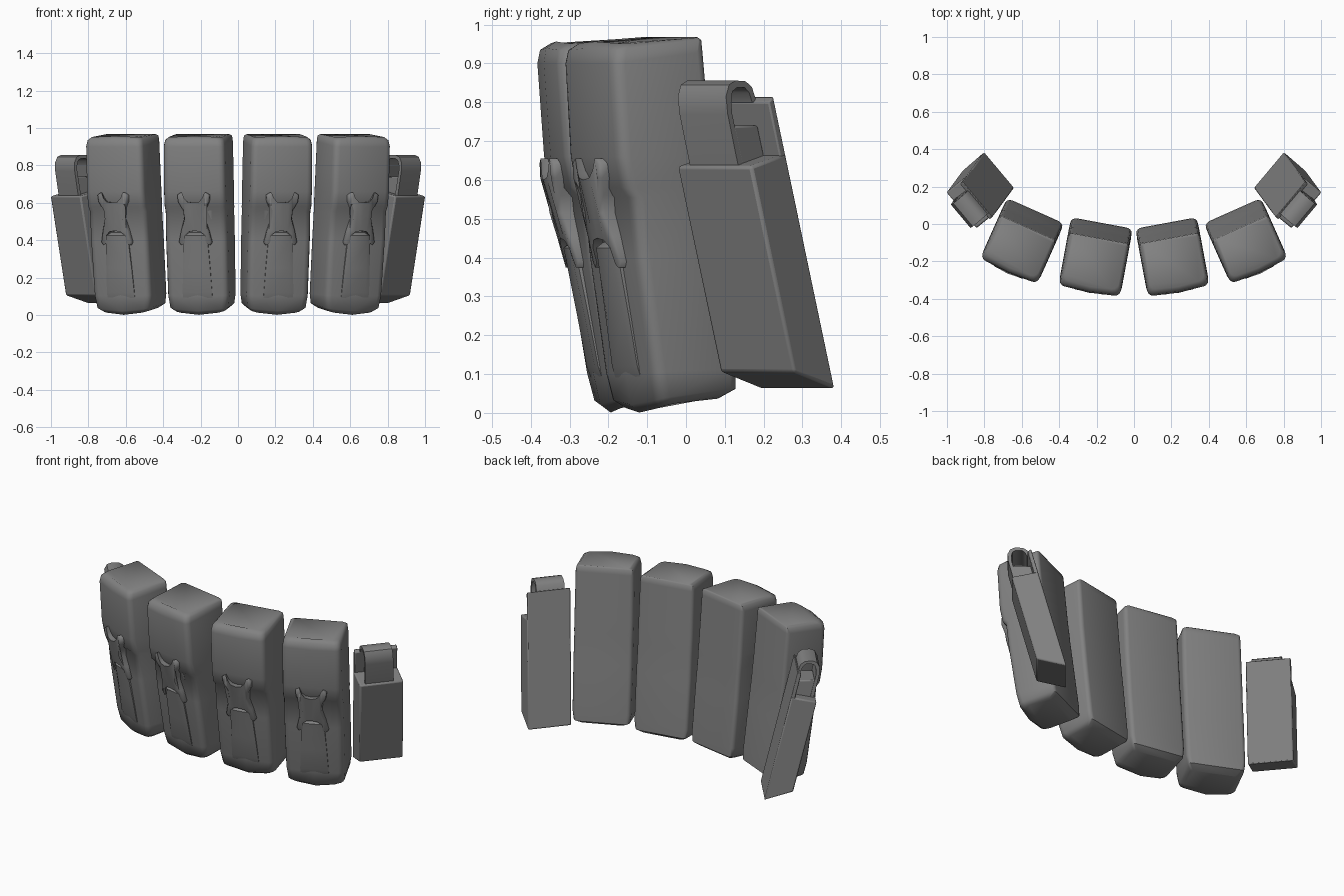
import bpy, bmesh, math
from mathutils import Vector

if "Cube" in bpy.data.objects:
    bpy.data.objects.remove(bpy.data.objects["Cube"])

grey = bpy.data.materials.new("worn_grey")
grey.diffuse_color = (0.22, 0.22, 0.22, 1)
grey.use_nodes = True
grey.node_tree.nodes["Principled BSDF"].inputs["Base Color"].default_value = grey.diffuse_color


def finish(name, bm, place, bevel=0.0, angle=40):
    """Place local points into the belt arc, then make a smooth object."""
    for v in bm.verts:
        v.co = place(v.co)
    bmesh.ops.recalc_face_normals(bm, faces=bm.faces)
    me = bpy.data.meshes.new(name)
    bm.to_mesh(me)
    bm.free()
    me.materials.append(grey)
    ob = bpy.data.objects.new(name, me)
    bpy.context.collection.objects.link(ob)
    if bevel:
        m = ob.modifiers.new("soft_edges", 'BEVEL')
        m.width, m.segments, m.limit_method = bevel, 2, 'ANGLE'
    bpy.ops.object.select_all(action='DESELECT')
    ob.select_set(True)
    bpy.context.view_layer.objects.active = ob
    bpy.ops.object.shade_smooth_by_angle(angle=math.radians(angle))


def placer(side, ox, oy, deg, lean=(0, 0)):
    c, s = math.cos(math.radians(deg)), math.sin(math.radians(deg))
    return lambda p: Vector((side * (ox + p.x * c - p.y * s + lean[0] * p.z),
                             oy + p.x * s + p.y * c + lean[1] * p.z, p.z))


def loft(rings):
    bm = bmesh.new()
    vs = [[bm.verts.new(p) for p in r] for r in rings]
    n = len(vs[0])
    for a, b in zip(vs, vs[1:]):
        for i in range(n):
            bm.faces.new((a[i], a[(i + 1) % n], b[(i + 1) % n], b[i]))
    bm.faces.new(vs[0])
    bm.faces.new(vs[-1])
    return bm


# pouch stations: front y, front z, back y, back z, half width
STATIONS = [(-.105, .002, .065, .024, .135), (-.132, .022, .100, .05, .158),
            (-.150, .10, .096, .11, .166), (-.20, .40, .062, .40, .168),
            (-.220, .555, .044, .555, .167), (-.244, .58, .042, .58, .168),
            (-.262, .66, .033, .66, .168), (-.280, .90, .010, .93, .166),
            (-.274, .94, .006, .968, .160), (-.248, .957, .002, .975, .146)]


def front_y(z):
    for a, b in zip(STATIONS, STATIONS[1:]):
        if z <= b[1]:
            t = (z - a[1]) / (b[1] - a[1])
            return a[0] + t * (b[0] - a[0])
    return STATIONS[-1][0]


def pouch_ring(k, depth, back):
    yf, zf, yb, zb, w = STATIONS[k]
    yf, yb = yf * depth, yb * back
    rf, rb = .032, (.022 if k < 8 else .012)
    pts = [(0, yf - .008)]
    for cx, cy, a0, r in ((w - rf, yf + rf, -90, rf), (w - rb, yb - rb, 0, rb),
                          (rb - w, yb - rb, 90, rb), (rf - w, yf + rf, 180, rf)):
        for j in range(4):
            a = math.radians(a0 + 30 * j)
            pts.append((cx + r * math.cos(a), cy + r * math.sin(a)))
    sag = (.018, .015, .005)[k] if k < 3 else (-.008 if k > 7 else 0)
    return [(x, y, zf + (zb - zf) * (y - yf) / (yb - yf) + sag * (x / w) ** 2)
            for x, y in pts]


# right half of the buckle outline: x, z
HALF = [(0, .600), (.035, .605), (.055, .625), (.068, .655), (.088, .642),
        (.084, .605), (.060, .560), (.055, .515), (.074, .455), (.090, .390),
        (.080, .375), (.064, .385), (.060, .425), (.035, .445), (0, .450)]


def buckle(depth):
    outline = HALF + [(-x, z) for x, z in HALF[-2:0:-1]]

    def layer(off, scale):
        out = []
        for x, z in outline:
            lift = .014 + .036 * max(0, 1 - abs(z - .53) / .14) * (1 - abs(x) * 4)
            out.append((x * scale, front_y(z) * depth - .006 - lift * off, z))
        return out
    bm = loft([layer(-1, 1), layer(.7, 1), layer(1.1, .9)])
    bmesh.ops.triangulate(bm, faces=[f for f in bm.faces if len(f.verts) > 4])
    return bm


def strap(depth):
    rings = []
    for z, w, t in ((.09, .080, .004), (.12, .080, .012), (.25, .074, .016),
                    (.39, .066, .022), (.425, .058, .026), (.440, .036, .010)):
        y = front_y(z) * depth
        rings.append([(-w, y + .02, z), (-w, y - t * .6, z), (-w * .7, y - t, z),
                      (w * .7, y - t, z), (w, y - t * .6, z), (w, y + .02, z)])
    return loft(rings)


def box(x, y0, y1, z0f, z0b, z1f, z1b):
    def ring(a, b):
        return [(-x, y0, a), (x, y0, a), (x, y1, b), (-x, y1, b)]
    return loft([ring(z0f, z0b), ring(z1f, z1b)])


def hood(x0, x1):
    """Rounded cover, open at both ends."""
    outer = [(-.062, .60), (-.060, .77), (-.052, .815), (-.03, .845), (0, .856),
             (.040, .854), (.060, .838), (.066, .80)]
    inner = [(.048, .80), (.044, .825), (.030, .838), (0, .838), (-.022, .828),
             (-.036, .80), (-.042, .77), (-.042, .60)]
    return loft([[(x, y, z) for y, z in outer + inner] for x in (x0, x1)])


for side, tag in ((1, "right"), (-1, "left")):
    # four tall front pouches with buckle and strap
    for label, ox, oy, deg, depth, back in (("inner", .188, -.083, 10.5, 1.0, .9),
                                            ("outer", .570, -.028, 24, .88, 1.08)):
        place = placer(side, ox, oy, deg)
        rings = [pouch_ring(k, depth, back) for k in range(len(STATIONS))]
        finish(f"{label}_pouch_{tag}", loft(rings), place, angle=50)
        finish(f"{label}_strap_{tag}", strap(depth), place)
        finish(f"{label}_buckle_{tag}", buckle(depth), place, angle=60)
    # slim leaning side pouch: body, back panel, hood and inner block
    place = placer(side, .768, .254, 50, (.154, -.21))
    finish(f"side_body_{tag}", box(.125, -.075, .075, .105, .062, .635, .668), place, .008)
    finish(f"side_back_panel_{tag}", box(.123, .052, .075, .5, .5, .80, .815), place, .004)
    finish(f"side_hood_{tag}", hood(-.092, .070), place)
    finish(f"side_inner_block_{tag}", box(.068, -.045, .055, .6, .6, .74, .74), place, .006)
